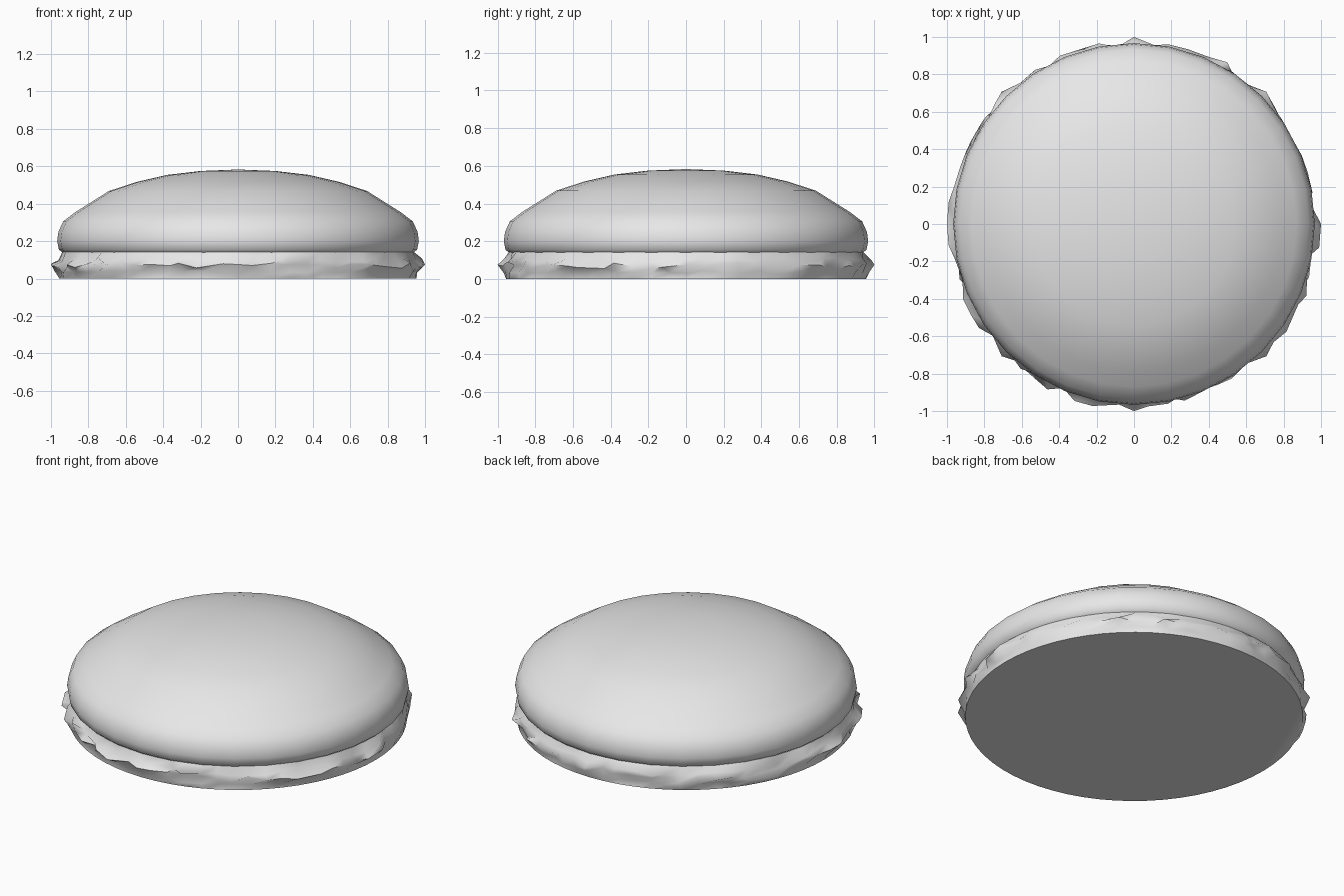
import bpy, bmesh, math, random

random.seed(7)
cube = bpy.data.objects.get("Cube")
if cube:
    bpy.data.objects.remove(cube, do_unlink=True)

SEGMENTS = 32

mat = bpy.data.materials.new("plain light grey")
mat.use_nodes = True
colour = (0.8, 0.8, 0.8, 1)
mat.diffuse_color = colour
mat.node_tree.nodes["Principled BSDF"].inputs["Base Color"].default_value = colour


def lathe(name, rows, segments, cap_top, cap_bottom, place):
    """Skin rings of points from bottom to top; place(row, i) gives each point."""
    bm = bmesh.new()
    rings = [[bm.verts.new(place(row, i)) for i in range(segments)] for row in rows]
    for low, high in zip(rings, rings[1:]):
        for i in range(segments):
            j = (i + 1) % segments
            bm.faces.new((low[i], low[j], high[j], high[i]))
    if cap_top:
        tip = bm.verts.new((0, 0, cap_top))
        for i in range(segments):
            bm.faces.new((rings[-1][i], rings[-1][(i + 1) % segments], tip))
    if cap_bottom:
        bm.faces.new(rings[0][::-1])
    mesh = bpy.data.meshes.new(name)
    bm.to_mesh(mesh)
    bm.free()
    obj = bpy.data.objects.new(name, mesh)
    bpy.context.collection.objects.link(obj)
    mesh.materials.append(mat)
    return obj


def smooth(obj, degrees):
    bpy.ops.object.select_all(action='DESELECT')
    obj.select_set(True)
    bpy.context.view_layer.objects.active = obj
    bpy.ops.object.shade_smooth_by_angle(angle=math.radians(degrees))


# Smooth domed shell
def shell_point(row, i):
    a = math.tau * i / SEGMENTS
    return row[0] * math.cos(a), row[0] * math.sin(a), row[1]


shell_profile = [(0.94, 0.14), (0.958, 0.155), (0.967, 0.2), (0.96, 0.25),
                 (0.935, 0.305), (0.87, 0.355), (0.79, 0.405), (0.69, 0.468),
                 (0.54, 0.517), (0.38, 0.554), (0.2, 0.575)]
shell = lathe("domed_shell", shell_profile, SEGMENTS, 0.583, False, shell_point)
smooth(shell, 50)


# Ruffled foot under the shell: radius, height, roughness per ring
def foot_point(row, i):
    radius, z, rough = row
    a = math.tau * (i + rough * random.uniform(-0.35, 0.35)) / (SEGMENTS * 2)
    r = radius + rough * random.choice((-0.015, 0, 0.006, 0.015, 0.035))
    z += rough * random.uniform(-0.015, 0.015)
    return r * math.cos(a), r * math.sin(a), z


foot_rows = [(0.955, 0, 0), (0.957, 0.035, 0.6), (0.963, 0.07, 1),
             (0.955, 0.1, 0.8), (0.94, 0.142, 0)]
foot = lathe("ruffled_foot", foot_rows, SEGMENTS * 2, 0, True, foot_point)

# A few ruffles flare out to the full width on each side
ring = 2 * SEGMENTS * 2
for i in range(0, SEGMENTS * 2, 8):
    a = math.tau * i / (SEGMENTS * 2)
    foot.data.vertices[ring + i].co = (math.cos(a), math.sin(a), 0.075)
smooth(foot, 60)
